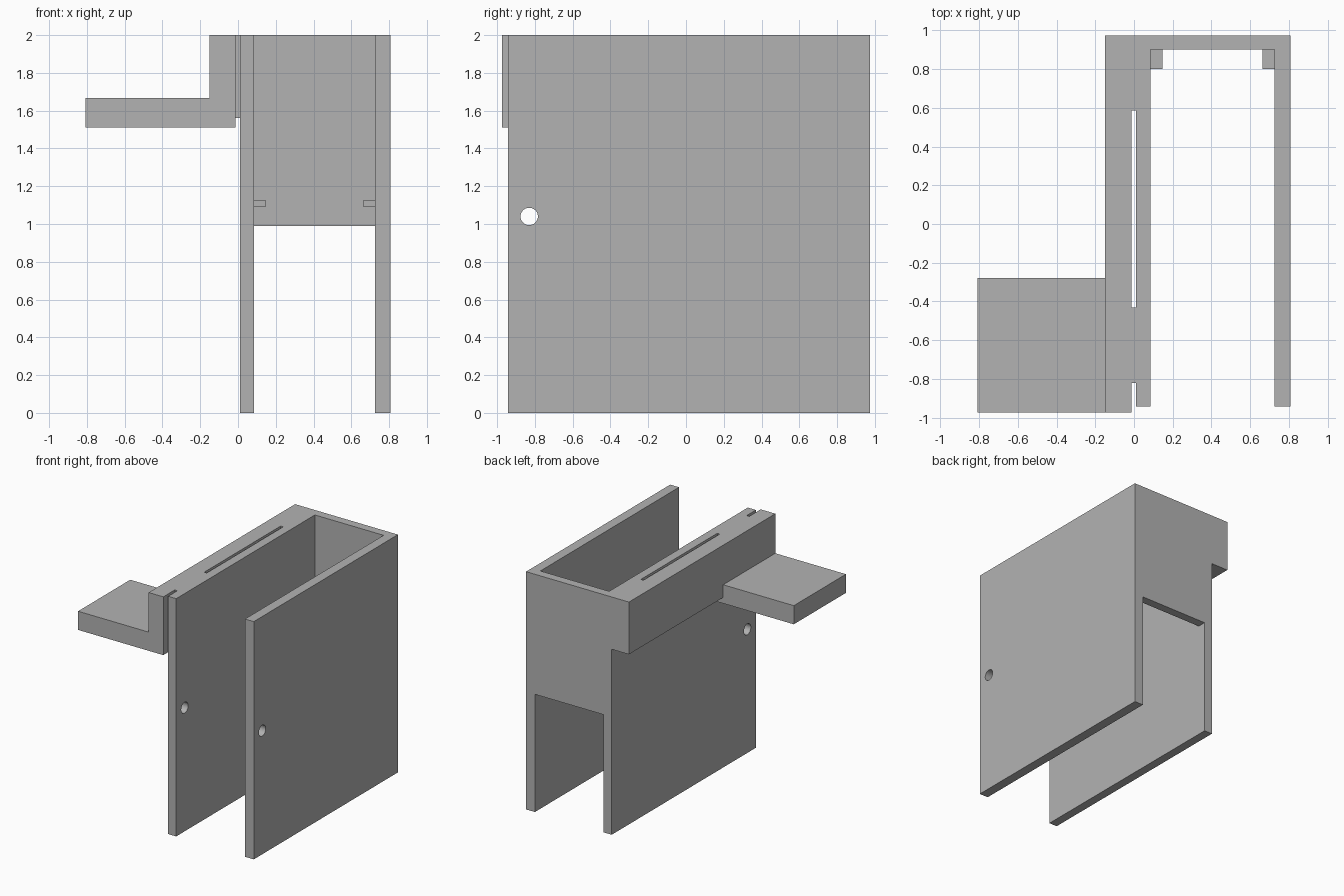
import bpy, bmesh, math
from mathutils import Matrix, Vector

if "Cube" in bpy.data.objects:
    bpy.data.objects.remove(bpy.data.objects["Cube"], do_unlink=True)

grey = bpy.data.materials.new("plain_grey")
grey.use_nodes = True
colour = (0.45, 0.45, 0.45, 1)
grey.diffuse_color = colour
grey.node_tree.nodes["Principled BSDF"].inputs["Base Color"].default_value = colour


def finish(name, bm):
    bmesh.ops.recalc_face_normals(bm, faces=bm.faces)
    mesh = bpy.data.meshes.new(name)
    bm.to_mesh(mesh)
    bm.free()
    mesh.materials.append(grey)
    obj = bpy.data.objects.new(name, mesh)
    bpy.context.collection.objects.link(obj)
    return obj


def extrude_x(name, profile, x0, x1):
    """Extrude a (y, z) outline from x0 to x1."""
    bm = bmesh.new()
    face = bm.faces.new([bm.verts.new((x0, y, z)) for y, z in profile])
    new = bmesh.ops.extrude_face_region(bm, geom=[face])["geom"]
    verts = [v for v in new if isinstance(v, bmesh.types.BMVert)]
    bmesh.ops.translate(bm, verts=verts, vec=Vector((x1 - x0, 0, 0)))
    return finish(name, bm)


def box(name, x, y, z):
    return extrude_x(name, [(y[0], z[0]), (y[1], z[0]), (y[1], z[1]), (y[0], z[1])], *x)


BACK, FRONT, TOP = 0.973, -0.973, 2.0
PANEL_FRONT = -0.943
INNER = (0.085, 0.725)      # inner faces of the two side panels
SLOT = (-0.014, 0.01)       # gap between rail and right panel
BRIDGE_Z = 1.56

# Round cutter through both side panels
bm = bmesh.new()
bmesh.ops.create_cone(bm, cap_ends=True, segments=40, radius1=0.046, radius2=0.046, depth=2,
                      matrix=Matrix.Translation((0.4, -0.83, 1.04)) @ Matrix.Rotation(math.pi / 2, 4, 'Y'))
cutter = finish("hole_cutter", bm)
cutter.hide_render = True
cutter.hide_viewport = True
cutter.display_type = 'WIRE'

# Side panels
for name, x in (("right_panel", (SLOT[1], INNER[0])), ("left_panel", (INNER[1], 0.807))):
    panel = box(name, x, (PANEL_FRONT, BACK), (0, TOP))
    mod = panel.modifiers.new("hole", 'BOOLEAN')
    mod.operation = 'DIFFERENCE'
    mod.solver = 'EXACT'
    mod.object = cutter

# Back panel and the small inner ledges
box("back_panel", INNER, (0.9, BACK), (0.99, TOP))
box("right_ledge", (INNER[0], 0.146), (0.8, 0.9), (1.09, 1.127))
box("left_ledge", (0.664, INNER[1]), (0.8, 0.9), (1.09, 1.127))

# Side rail, deeper where it carries the shelf
extrude_x("side_rail", [(FRONT, 1.51), (-0.28, 1.51), (-0.28, BRIDGE_Z),
                        (BACK, BRIDGE_Z), (BACK, TOP), (FRONT, TOP)], -0.15, SLOT[0])

# Bridges joining rail and panel, leaving the slots open
box("front_bridge", SLOT, (-0.82, -0.43), (BRIDGE_Z, TOP))
box("back_bridge", SLOT, (0.587, BACK), (BRIDGE_Z, TOP))

# Shelf sticking out to the side
box("side_shelf", (-0.807, -0.15), (FRONT, -0.28), (1.51, 1.667))
